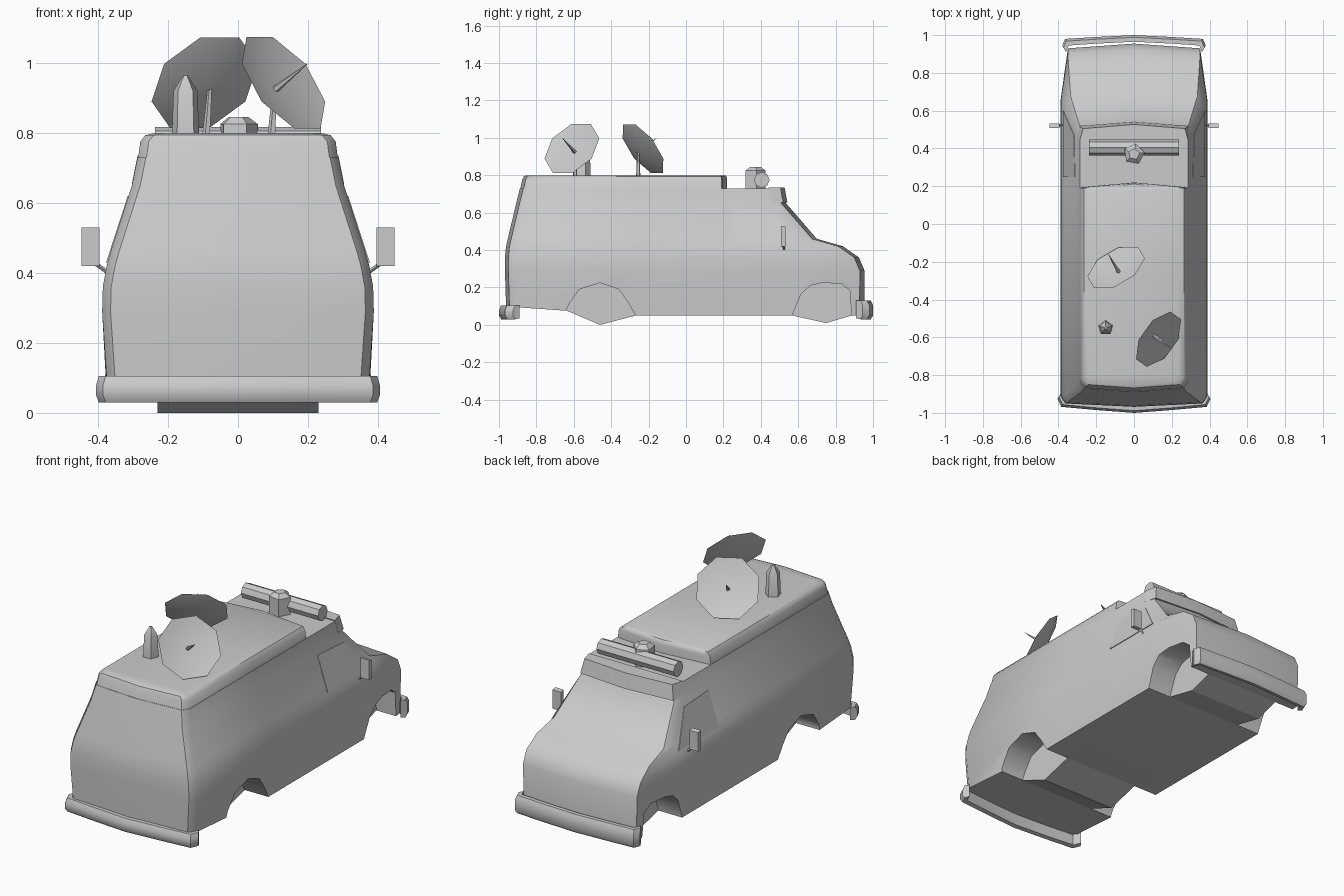
import bpy, bmesh, math
from mathutils import Vector, Matrix

if "Cube" in bpy.data.objects:
    bpy.data.objects.remove(bpy.data.objects["Cube"])

grey = bpy.data.materials.new("plain_grey")
grey.diffuse_color = (0.6, 0.6, 0.6, 1)
grey.use_nodes = True
grey.node_tree.nodes["Principled BSDF"].inputs["Base Color"].default_value = grey.diffuse_color


def finish(ob, angle=38):
    bpy.ops.object.select_all(action='DESELECT')
    ob.select_set(True)
    bpy.context.view_layer.objects.active = ob
    bpy.ops.object.shade_smooth_by_angle(angle=math.radians(angle))


def make(name, bm, smooth=True):
    bmesh.ops.recalc_face_normals(bm, faces=bm.faces)
    me = bpy.data.meshes.new(name)
    bm.to_mesh(me)
    bm.free()
    me.materials.append(grey)
    ob = bpy.data.objects.new(name, me)
    bpy.context.collection.objects.link(ob)
    if smooth:
        finish(ob)
    return ob


def skin(name, rings, closed=True, smooth=True):
    """Join equal loops of points with quads and cap both ends."""
    bm = bmesh.new()
    loops = [[bm.verts.new(p) for p in r] for r in rings]
    n = len(loops[0])
    for a, b in zip(loops, loops[1:]):
        for i in range(n):
            bm.faces.new((a[i], a[(i + 1) % n], b[(i + 1) % n], b[i]))
    if closed:
        bm.faces.new(loops[0])
        bm.faces.new(loops[-1])
    return make(name, bm, smooth)


def prism(name, outline, x0, x1, smooth=False):
    """Extrude a (y, z) outline along x."""
    return skin(name, [[(x, y, z) for y, z in outline] for x in (x0, x1)], smooth=smooth)


def rod(name, a, b, r0, r1, sides=6):
    a, b = Vector(a), Vector(b)
    d = b - a
    bm = bmesh.new()
    mat = Matrix.Translation((a + b) / 2) @ d.to_track_quat('Z', 'Y').to_matrix().to_4x4()
    bmesh.ops.create_cone(bm, cap_ends=True, segments=sides, radius1=r0, radius2=r1,
                          depth=d.length, matrix=mat)
    return make(name, bm)


def turned(name, x, y, profile, sides=5, start=90):
    """Upright faceted post from (radius, z) pairs."""
    a = [math.radians(start + 360 * i / sides) for i in range(sides)]
    return skin(name, [[(x + r * math.cos(t), y + r * math.sin(t), z) for t in a]
                       for r, z in profile])


def plan_body(name, levels, floor=None):
    """Loft plan outlines upward: z, half width, rear y, nose y, cheek y, nose half width."""
    bm = bmesh.new()
    rings = []
    for k, (z, w, rear, nose, cheek, nw) in enumerate(levels):
        half = [(0, rear), (w - .024, rear + .018), (w, rear + .055), (w, -.27),
                (w, cheek), (nw, nose - .025), (0, nose)]
        pts = half + [(-x, y) for x, y in half[-2:0:-1]]
        rings.append([bm.verts.new((x, y, floor(y) if floor and k == 0 else z)) for x, y in pts])
    n = len(rings[0])
    for a, b in zip(rings, rings[1:]):
        for i in range(n):
            bm.faces.new((a[i], a[(i + 1) % n], b[(i + 1) % n], b[i]))
    for r in (rings[0], rings[-1]):
        bm.faces.new((r[0], r[1], r[-1]))
        for i in range(1, 5):
            bm.faces.new((r[i], r[i + 1], r[n - i - 1], r[n - i]))
        bm.faces.new((r[5], r[6], r[7]))
    return make(name, bm, False)


# Van shell, with sloping hood and windscreen
body = plan_body("van_body", [
    (.06, .375, -.962, .952, .66, .345),
    (.29, .388, -.968, .955, .66, .350),
    (.36, .386, -.968, .925, .66, .350),
    (.42, .375, -.962, .840, .65, .345),
    (.46, .364, -.953, .700, .62, .335),
    (.65, .303, -.908, .535, .46, .285),
    (.73, .287, -.888, .515, .44, .265),
], floor=lambda y: .05 + max(0, -.27 - y) * .07)

# Wheel arches cut from the flanks
arches = {
    "rear": [(-.635, -.1), (-.635, .09), (-.62, .12), (-.57, .19), (-.46, .225),
             (-.36, .19), (-.31, .12), (-.27, .05), (-.27, -.1)],
    "front": [(.57, -.1), (.57, .055), (.615, .165), (.665, .21), (.73, .225), (.83, .22),
              (.875, .185), (.885, .05), (.885, -.1)],
}
for label, outline in arches.items():
    for s in (-1, 1):
        cut = prism("arch_cutter", outline, s * .23, s * .6)
        cut.hide_render = True
        mod = body.modifiers.new("arch", 'BOOLEAN')
        mod.operation, mod.solver, mod.object = 'DIFFERENCE', 'EXACT', cut
        bpy.context.view_layer.objects.active = body
        bpy.ops.object.modifier_apply(modifier=mod.name)
        bpy.data.objects.remove(cut)
finish(body)

# Low housings hanging between the wheel wells
prism("rear_axle_housing", [(-.635, .075), (-.46, 0), (-.27, .05), (-.3, .12), (-.6, .12)], -.23, .23)
prism("front_axle_housing", [(.57, .05), (.75, .01), (.885, .05), (.86, .12), (.6, .12)], -.23, .23)

# Raised rear roof
roof = plan_body("raised_roof", [
    (.715, .287, -.889, .22, .19, .27),
    (.775, .279, -.876, .22, .19, .26),
    (.793, .265, -.868, .217, .19, .24),
    (.80, .235, -.855, .212, .18, .20),
])
finish(roof)

# Visor strip above the windscreen
skin("windscreen_visor", [
    [(x, y, .655) for x, y in ((-.303, .45), (-.285, .52), (0, .542), (.285, .52), (.303, .45))],
    [(x, y, .735) for x, y in ((-.287, .44), (-.27, .505), (0, .527), (.27, .505), (.287, .44))],
])

# Bumpers: rounded section carried along a bowed path
def bumper(name, s, top, path):
    section = [(-.035, .035), (-.012, .03), (0, .05), (0, top - .025), (-.012, top), (-.035, top)]
    pts = path + [(-x, y) for x, y in path[-2::-1]]
    rings = []
    for x, y in pts:
        k = abs(x) / .40
        rings.append([(x + (x / .40) * o * .6 * (k > .9), s * (y + o), z) for o, z in section])
    skin(name, rings)


bumper("rear_bumper", -1, .105, [(.405, .925), (.385, .968), (.2, .985), (0, 1.0)])
bumper("front_bumper", 1, .13, [(.38, .945), (.365, .98), (.2, .99), (0, 1.0)])

# Cab side windows and door mirrors
for s, side in ((1, "right"), (-1, "left")):
    lo = [(.25, .43), (.60, .43), (.47, .61), (.25, .62)]
    wx = lambda z: .3745 - (z - .43) * .325
    skin(side + "_cab_window", [[(s * (wx(z) + o), y, z) for y, z in lo] for o in (-.004, .002)],
         smooth=False)
    prism(side + "_mirror", [(.508, .42), (.532, .42), (.532, .525), (.508, .53)],
          s * .395, s * .447)
    rod(side + "_mirror_arm", (s * .37, .525, .40), (s * .405, .522, .425), .006, .006, 4)

# Light bar and beacon on the cab roof
rod("light_bar", (-.237, .405, .775), (.237, .405, .775), .042, .042, 8)
turned("beacon", 0, .37, [(.057, .73), (.057, .825), (.03, .845)], start=80)

# Pointed mast on the rear roof
turned("roof_mast", -.15, -.55, [(.041, .79), (.036, .92), (.008, .963)])

# Satellite dishes: shallow cone, feed spike and stand
def dish(name, centre, normal):
    c, n = Vector(centre), Vector(normal).normalized()
    q = n.to_track_quat('Z', 'Y')
    apex = c - n * .035
    bm = bmesh.new()
    rim = [bm.verts.new(c + q @ Vector((.168 * math.cos(t), .168 * math.sin(t), 0)))
           for t in (math.tau * (i + .5) / 8 for i in range(8))]
    front, back = bm.verts.new(apex), bm.verts.new(apex - n * .004)
    for i in range(8):
        bm.faces.new((rim[i], rim[(i + 1) % 8], front))
        bm.faces.new((rim[(i + 1) % 8], rim[i], back))
    make(name, bm)
    rod(name + "_feed", apex, c + n * .10, .011, .001, 5)
    rod(name + "_stand", (apex.x - .01, apex.y, .79), apex, .012, .007, 5)


dish("rear_dish", (.13, -.61, .943), (.68, -.49, .54))
dish("front_dish", (-.095, -.23, .943), (-.42, .72, .55))
